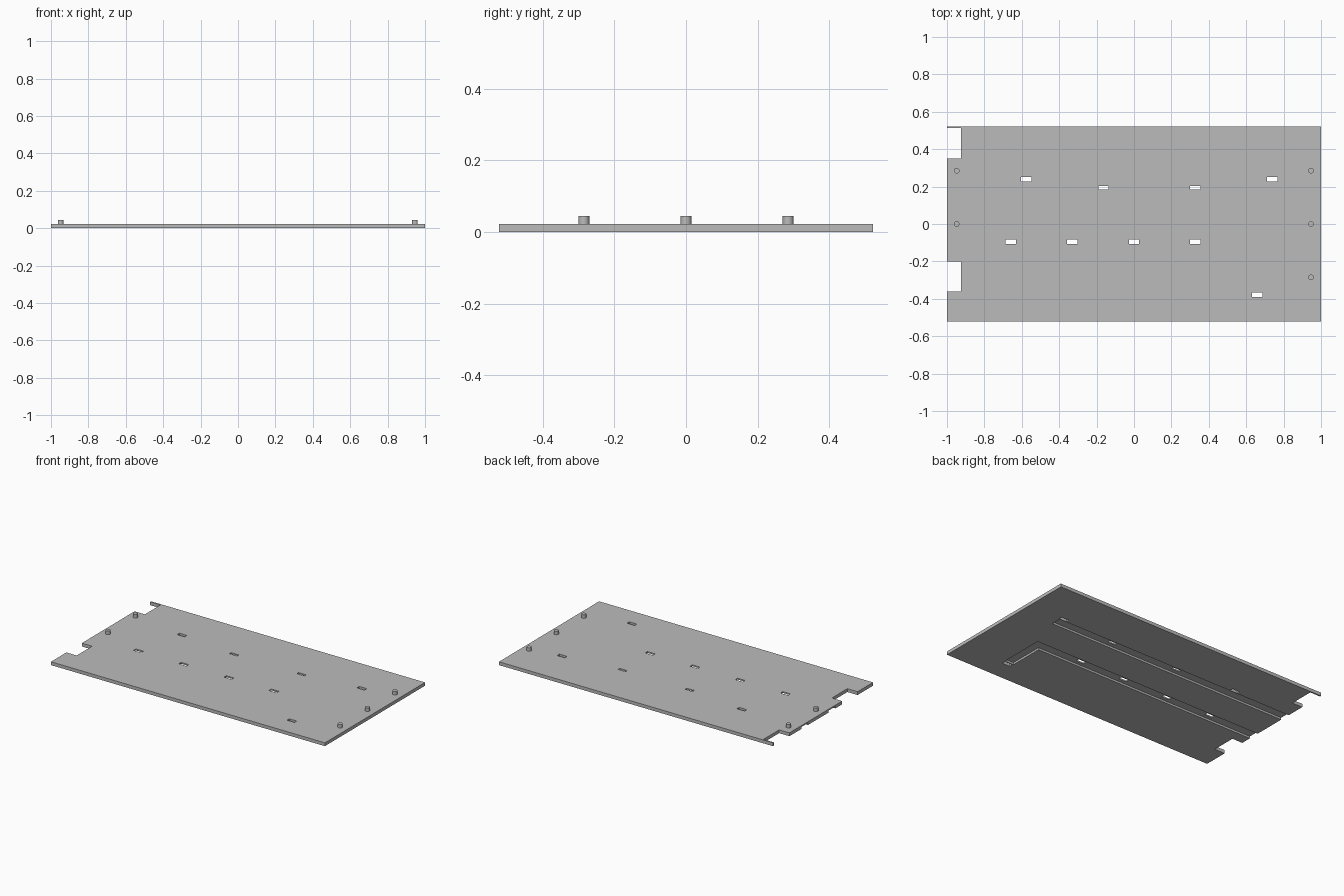
import bpy

if "Cube" in bpy.data.objects:
    bpy.data.objects.remove(bpy.data.objects["Cube"], do_unlink=True)

THICK = 0.022      # plate thickness
HALF_Y = 0.522     # half the plate depth
DEPTH = 0.013      # groove depth in the underside
PEG_TOP = 0.045

grey = bpy.data.materials.new("plain grey")
grey.use_nodes = True
colour = (0.5, 0.5, 0.5, 1)
grey.diffuse_color = colour
grey.node_tree.nodes["Principled BSDF"].inputs["Base Color"].default_value = colour


def box(name, x0, x1, y0, y1, z0, z1):
    bpy.ops.mesh.primitive_cube_add(
        size=1, location=((x0 + x1) / 2, (y0 + y1) / 2, (z0 + z1) / 2))
    ob = bpy.context.object
    ob.name = name
    ob.scale = (x1 - x0, y1 - y0, z1 - z0)
    bpy.ops.object.transform_apply(location=True, rotation=False, scale=True)
    ob.data.materials.append(grey)
    return ob


def cut(target, *bounds):
    cutter = box("cutter", *bounds)
    cutter.hide_render = True
    mod = target.modifiers.new("cut", 'BOOLEAN')
    mod.operation = 'DIFFERENCE'
    mod.solver = 'EXACT'
    mod.object = cutter
    bpy.context.view_layer.objects.active = target
    bpy.ops.object.modifier_apply(modifier=mod.name)
    bpy.data.objects.remove(cutter, do_unlink=True)


plate = box("base_plate", -1, 1, -HALF_Y, HALF_Y, 0, THICK)

# Notches in one short edge
for y0, y1 in ((0.35, 0.513), (-0.361, -0.2)):
    cut(plate, -1.1, -0.925, y0, y1, -0.1, 0.1)

# Wiring grooves in the underside, the second one turning a corner
for x0, x1, y0, y1 in ((-1.1, 0.76, 0.157, 0.225),
                       (-1.1, 0.69, -0.13, -0.06),
                       (0.625, 0.69, -0.36, -0.09)):
    cut(plate, x0, x1, y0, y1, -0.1, DEPTH)

# Rectangular slots through the plate, in rows
slot_rows = {
    0.238: (-0.575, 0.738),
    0.193: (-0.163, 0.328),
    -0.094: (-0.66, -0.33, 0, 0.328),
    -0.377: (0.658,),
}
for y, xs in slot_rows.items():
    h = 0.009 if y == 0.193 else 0.012
    for x in xs:
        cut(plate, x - 0.028, x + 0.028, y - h, y + h, -0.1, 0.1)

# Locating pegs along the short edges
for side, x, ys in (("right", -0.948, (0, 0.285)),
                    ("left", 0.946, (-0.285, 0, 0.285))):
    for i, y in enumerate(ys):
        bottom = THICK - 0.004
        bpy.ops.mesh.primitive_cylinder_add(
            vertices=32, radius=0.015, depth=PEG_TOP - bottom,
            location=(x, y, (PEG_TOP + bottom) / 2))
        peg = bpy.context.object
        peg.name = f"{side}_peg_{i + 1}"
        peg.data.materials.append(grey)
        bpy.ops.object.shade_smooth_by_angle()
